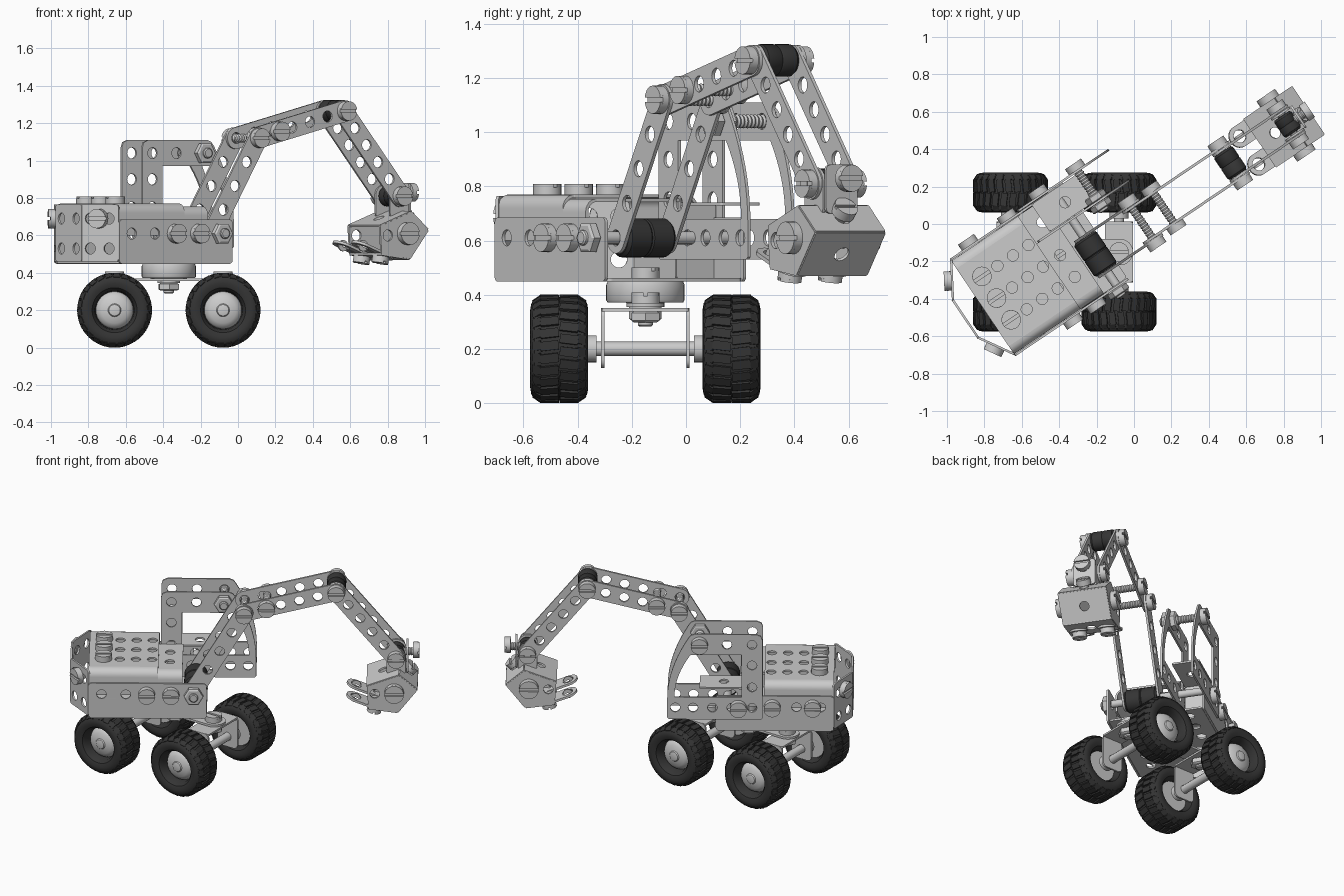
import bpy, bmesh
from math import sin, cos, pi, radians, atan2
from mathutils import Vector, Matrix

if "Cube" in bpy.data.objects:
    bpy.data.objects.remove(bpy.data.objects["Cube"])

def material(name, c):
    m = bpy.data.materials.new(name)
    m.diffuse_color = (c, c, c, 1)
    m.use_nodes = True
    m.node_tree.nodes["Principled BSDF"].inputs["Base Color"].default_value = m.diffuse_color
    return m
RUBBER = material("rubber", 0.035)
# the superstructure is slewed on the turntable; the chassis is square to the axes
UP = Matrix.Translation((-0.37, -0.15, 0)) @ Matrix.Rotation(radians(34), 4, 'Z')
BASE = Matrix.Identity(4)

def frame(o, x, y, root=UP):
    x, y = Vector(x).normalized(), Vector(y).normalized()
    m = Matrix((x, y, x.cross(y))).transposed().to_4x4()
    return root @ Matrix.Translation(o) @ m

def along(o, d, root=UP):
    return root @ Matrix.Translation(o) @ Vector(d).to_track_quat('Z', 'Y').to_matrix().to_4x4()

def side(v):
    return frame((0, v, 0), (1, 0, 0), (0, 0, 1))

def finish(name, me, M, mat=None):
    me.transform(M)
    if mat:
        me.materials.clear()
        me.materials.append(mat)
    me.shade_smooth()
    me.set_sharp_from_angle(angle=radians(32))
    ob = bpy.data.objects.new(name, me)
    bpy.context.collection.objects.link(ob)
    return ob

def circle(x, y, r=0.03, n=20):
    return [(x + r * cos(2 * pi * i / n), y + r * sin(2 * pi * i / n)) for i in range(n)]

def rrect(x0, y0, x1, y1, r=0.02):
    pts = []
    for k, (cx, cy) in enumerate([(x1 - r, y1 - r), (x0 + r, y1 - r), (x0 + r, y0 + r), (x1 - r, y0 + r)]):
        n = 8 if r > 0.03 else 4
        pts += [(cx + r * cos((k + i / n) * pi / 2), cy + r * sin((k + i / n) * pi / 2)) for i in range(n + 1)]
    return pts

def plate(name, outline, holes, t, M, mat=None):
    """Flat sheet with cut-outs, made from a filled 2D curve."""
    cu = bpy.data.curves.new(name, 'CURVE')
    cu.dimensions, cu.fill_mode, cu.extrude = '2D', 'BOTH', t / 2
    for loop in [outline] + holes:
        s = cu.splines.new('POLY')
        s.points.add(len(loop) - 1)
        for p, q in zip(s.points, loop):
            p.co = (q[0], q[1], 0, 1)
        s.use_cyclic_u = True
    tmp = bpy.data.objects.new(name + "_curve", cu)
    bpy.context.collection.objects.link(tmp)
    bpy.context.view_layer.update()
    me = bpy.data.meshes.new_from_object(tmp.evaluated_get(bpy.context.evaluated_depsgraph_get()))
    bpy.data.objects.remove(tmp)
    return finish(name, me, M, mat)

def lathe(name, prof, M, seg=32, mat=None):
    bm = bmesh.new()
    rings = [[bm.verts.new((r * cos(2 * pi * i / seg), r * sin(2 * pi * i / seg), h)) for i in range(seg)]
             for r, h in prof]
    for a, b in zip(rings, rings[1:]):
        for i in range(seg):
            j = (i + 1) % seg
            bm.faces.new((a[i], a[j], b[j], b[i]))
    bm.faces.new(rings[0][::-1])
    bm.faces.new(rings[-1])
    bmesh.ops.recalc_face_normals(bm, faces=bm.faces)
    me = bpy.data.meshes.new(name)
    bm.to_mesh(me)
    bm.free()
    return finish(name, me, M, mat)

def bolt(o, d, root=UP, r=0.052):
    M = along(o, d, root)
    lathe("bolt_head", [(r, 0), (r, 0.026)], M, 24)
    for s in (0, pi):   # two raised halves leave the screwdriver slot
        arc = [(r * cos(s + 0.15 + i * (pi - 0.3) / 10), r * sin(s + 0.15 + i * (pi - 0.3) / 10)) for i in range(11)]
        plate("bolt_head_half", arc, [], 0.012, M @ Matrix.Translation((0, 0, 0.032)))

def nut(o, d, root=UP):
    M = along(o, d, root)
    lathe("nut", [(0.05, 0), (0.06, 0.006), (0.06, 0.034), (0.05, 0.04)], M, 6)
    lathe("bolt_end", [(0.028, 0), (0.028, 0.05), (0.022, 0.055)], M, 16)

def rod(name, a, b, r=0.026, root=UP):
    a, b = Vector(a), Vector(b)
    n = int((b - a).length / 0.008)
    lathe(name, [(r * (0.82 if i % 2 else 1), i * (b - a).length / n) for i in range(n + 1)], along(a, b - a, root), 16)

def strip(name, a, b, v, n, w=0.115, t=0.014):
    a, b = Vector((a[0], 0, a[1])), Vector((b[0], 0, b[1]))
    L, d = (b - a).length, (b - a).normalized()
    plate(name, rrect(-w / 2, -w / 2, L + w / 2, w / 2, w / 2 - 0.001),
          [circle(i * L / (n - 1), 0) for i in range(n)], t,
          frame((a.x, v, a.z), d, (-d.z, 0, d.x)))

def roller(name, u, v, z, half, r):
    prof = [(r * 0.85, -half), (r, -half + 0.012), (r, -0.006), (r * 0.94, 0), (r, 0.006), (r, half - 0.012), (r * 0.85, half)]
    lathe(name, prof, along((u, v, z), (0, 1, 0)), 32, RUBBER)

# wheels with tread blocks
tyre = [(0.10, 0.03), (0.105, 0.075), (0.12, 0.097), (0.145, 0.107), (0.168, 0.103), (0.184, 0.092), (0.191, 0.07)]
tyre += [(r, -h) for r, h in reversed(tyre)]
hub = [(0.1, -0.06), (0.1, 0.035), (0.092, 0.05), (0.07, 0.066), (0.035, 0.073), (0.03, 0.08), (0.024, 0.082)]
for x in (-0.66, -0.08):
    for s in (-1, 1):
        M = along((x, -0.15 + s * 0.318, 0.2), (0, s, 0), BASE)
        lathe("tyre", tyre, M, 48, RUBBER)
        lathe("wheel_hub", hub, M, 32)
        bm = bmesh.new()
        for i in range(26):
            for k in (-1, 1):
                B = Matrix.Rotation((i + k * 0.25) * 2 * pi / 26, 4, 'Z')
                for rad, h, rx, hh, tilt in ((0.191, 0.036, 0.017, 0.068, 0), (0.182, 0.08, 0.016, 0.035, 0.6)):
                    bmesh.ops.create_cube(bm, size=1, matrix=B @ Matrix.Translation((rad, 0, k * h))
                        @ Matrix.Rotation(-k * tilt, 4, 'Y') @ Matrix.Rotation(k * 0.12, 4, 'X') @ Matrix.Diagonal((rx, 0.034, hh, 1)))
        me = bpy.data.meshes.new("tyre_tread")
        bm.to_mesh(me)
        bm.free()
        finish("tyre_tread", me, M, RUBBER)
        lathe("axle_collar", [(0.05, 0), (0.05, 0.04)], along((x, -0.15 + s * 0.18, 0.2), (0, s, 0), BASE), 24)
        # bracket cheek
        plate("axle_bracket_side", rrect(-0.075, 0.13, 0.075, 0.35, 0.03), [circle(0, 0.2, 0.028)], 0.012,
              frame((x, -0.15 + s * 0.157, 0), (1, 0, 0), (0, 0, 1), BASE))
    lathe("axle", [(0.027, -0.24), (0.027, 0.24)], along((x, -0.15, 0.2), (0, 1, 0), BASE), 12)
    plate("axle_bracket_top", rrect(-0.075, -0.16, 0.075, 0.16, 0.01), [], 0.012, Matrix.Translation((x, -0.15, 0.344)))
    bolt((x, -0.15, 0.37), (0, 0, 1), BASE)
    nut((x, -0.15, 0.338), (0, 0, -1), BASE)
# chassis bar and turntable
plate("chassis_bar", rrect(-0.365, -0.07, 0.365, 0.07, 0.069), [circle(i * 0.145, 0) for i in (-1, 1)], 0.014,
      Matrix.Translation((-0.37, -0.15, 0.362)))
lathe("turntable", [(0.06, 0.345), (0.06, 0.37), (0.14, 0.372), (0.145, 0.38), (0.145, 0.435), (0.14, 0.448)], UP, 40)
nut((0, 0, 0.345), (0, 0, -1))
bolt((0, 0, 0.462), (0, 0, 1))

# body tray
plate("body_floor", rrect(-0.53, -0.3, 0.2, 0.3), [circle(-0.4 + 0.13 * i, v) for i in range(5) for v in (-0.2, 0.2)], 0.012,
      UP @ Matrix.Translation((0, 0, 0.455)))
for s in (-1, 1):
    plate("body_side", rrect(-0.53, 0.448, 0.2, 0.685), [circle(u, 0.61) for u in (-0.45, -0.3, -0.17, -0.02, 0.12)], 0.012, side(s * 0.308))
    # rounded cover edges
    for name, u0, u1, z in (("cover_edge", -0.53, -0.1, 0.77), ("front_cover_edge", -0.1, 0.05, 0.755)):
        if s > 0 and u0 > -0.2:
            continue
        arc = lambda r: [(s * (0.25 + r * sin(a * pi / 12)), z - 0.05 + r * cos(a * pi / 12)) for a in range(7)]
        plate(name, arc(0.05) + [(s * 0.3, 0.6), (s * 0.288, 0.6)] + arc(0.038)[::-1], [], u1 - u0,
              frame(((u0 + u1) / 2, 0, 0), (0, 1, 0), (0, 0, 1)))
    # bevelled rear facets
    d = Vector((-0.11, -s * 0.18, 0)).normalized()
    plate("rear_corner", rrect(-0.005, 0.46, 0.215, 0.765, 0.015), [circle(x, z) for x in (0.05, 0.16) for z in (0.53, 0.69)], 0.012,
          frame((-0.53, s * 0.3, 0), d, (0, 0, 1)))
    bolt((-0.59, s * 0.212, 0.69), (-0.85, s * 0.52, 0))
plate("rear_panel", rrect(-0.125, 0.46, 0.125, 0.765, 0.015), [circle(x, z) for x in (-0.07, 0.07) for z in (0.53, 0.69)], 0.012,
      frame((-0.64, 0, 0), (0, 1, 0), (0, 0, 1)))
plate("body_cover", rrect(-0.53, -0.25, -0.1, 0.25, 0.002),
      [circle(u, v) for u in (-0.34, -0.24, -0.14) for v in (-0.14, 0, 0.14)], 0.012, UP @ Matrix.Translation((0, 0, 0.764)))
plate("front_cover", rrect(-0.12, -0.25, 0.05, 0.12, 0.002), [circle(-0.03, -0.14), circle(-0.03, 0)], 0.012,
      UP @ Matrix.Translation((0, 0, 0.749)))
for v in (-0.14, 0, 0.14):
    bolt((-0.44, v, 0.77), (0, 0, 1))
for u in (-0.17, -0.02):
    bolt((u, -0.314, 0.61), (0, -1, 0))
nut((0.12, -0.314, 0.61), (0, -1, 0))
for u in (-0.4, -0.15):
    bolt((u, 0.314, 0.61), (0, 1, 0))
bolt((0.06, 0.328, 0.61), (0, 1, 0))

# cab: two matching window frames
curve = [(0.5 - 0.13 * (i / 10) ** 2, 0.66 + 0.42 * i / 10) for i in range(11)]
frame_line = [(-0.08, 0.53), (0.49, 0.53), (0.5, 0.54)] + curve + [(0.355, 1.1), (0.33, 1.11), (-0.05, 1.11), (-0.08, 1.098), (-0.09, 1.07), (-0.09, 0.54)]
window = [(0.04, 0.68)] + [(0.455 - 0.1 * (i / 8) ** 2, 0.68 + 0.29 * i / 8) for i in range(9)] + [(0.04, 0.97)]
dots = [circle(-0.025, z) for z in (0.61, 0.75, 0.9, 1.04)] + [circle(u, 1.04) for u in (0.13, 0.3)] + [circle(u, 0.61) for u in (0.1, 0.22, 0.34, 0.45)]
for v in (0.125, 0.322):
    plate("cab_frame", frame_line, [window] + dots, 0.012, side(v))
rod("cab_cross_rod", (0.3, 0.09, 1.04), (0.3, 0.35, 1.04))
nut((0.3, 0.118, 1.04), (0, -1, 0))
nut((0.3, 0.13, 1.04), (0, 1, 0))
bolt((0.3, 0.328, 1.04), (0, 1, 0))
plate("cab_seat", rrect(0.0, 0.135, 0.3, 0.31, 0.01), [circle(0.15, 0.22)], 0.012, UP @ Matrix.Translation((0, 0, 0.735)))
plate("seat_support", rrect(0.135, 0.46, 0.31, 0.735, 0.01), [], 0.012, frame((0.0, 0, 0), (0, 1, 0), (0, 0, 1)))

# digging arm, centred on v = C
C, foot, joint, elbow, wrist = -0.1, (0.13, 0.61), (0.43, 1.12), (1.0, 1.265), (1.37, 0.81)
for s in (-1, 1):
    strip("lower_boom", foot, joint, C + s * 0.113, 5)
    strip("upper_boom", joint, elbow, C + s * 0.098, 6)
    strip("stick", elbow, wrist, C + s * 0.083, 6)
    bolt((joint[0], C + s * 0.12, joint[1]), (0, s, 0))
    bolt((elbow[0], C + s * 0.105, elbow[1]), (0, s, 0))
    bolt((wrist[0], C + s * 0.09, wrist[1]), (0, s, 0))
    bolt((0.57, C + s * 0.105, 1.156), (0, s, 0))
roller("foot_roller", *foot[:1], C, foot[1], 0.105, 0.072)
roller("elbow_roller", *elbow[:1], C, elbow[1], 0.075, 0.06)
roller("wrist_roller", 1.37, C, wrist[1], 0.055, 0.055)
for u, z in (foot, joint, (0.57, 1.156), elbow, wrist):
    rod("arm_rod", (u, C - 0.12, z), (u, C + 0.12, z), 0.024)
lathe("foot_axle", [(0.024, -0.3), (0.024, 0.3)], along((foot[0], 0, foot[1]), (0, 1, 0)), 16)

# bucket: cheeks plus a shell following their outline
pts = [(1.19, 0.65), (1.39, 0.725), (1.5, 0.63), (1.38, 0.475), (1.2, 0.5)]
for s in (-1, 1):
    plate("bucket_cheek", pts, [circle(1.24, 0.6)], 0.014, side(C + s * 0.15))
    bolt((1.36, C + s * 0.157, 0.61), (0, s, 0), r=0.06)
    plate("bucket_hanger", rrect(1.31, 0.67, 1.43, 0.87, 0.055), [circle(1.37, 0.81)], 0.012, side(C + s * 0.068))
    # ring teeth
    strip("bucket_tooth", (1.12, 0.545), (1.26, 0.49), C + s * 0.095, 2, 0.012, 0.01)
    plate("tooth_ring", rrect(-0.06, -0.06, 0.2, 0.06, 0.059), [circle(0, 0, 0.035), circle(0.14, 0, 0.03)], 0.014,
          frame((1.12, C + s * 0.09, 0.545), (0.14, 0, -0.055), (0, 1, 0)))
    bolt((1.24, C + s * 0.09, 0.488), (-0.2, 0, -1), r=0.045)
for a, b in zip(pts, pts[1:]):
    d = Vector((b[0] - a[0], 0, b[1] - a[1]))
    plate("bucket_shell", rrect(0, -0.155, d.length, 0.155, 0.004), [circle(d.length / 2, 0)], 0.012,
          frame((a[0], C, a[1]), d, (0, 1, 0)))
plate("wrist_bracket", rrect(-0.07, 0.7, 0.07, 0.88, 0.02), [], 0.012, frame((1.44, C, 0), (0, 1, 0), (0, 0, 1)))
rod("wrist_rod", (1.37, C, 0.82), (1.49, C, 0.82))
bolt((1.475, C, 0.83), (1, 0, 0), r=0.05)
bolt((1.45, C, 0.7), (0.7, 0, 0.7), r=0.045)
